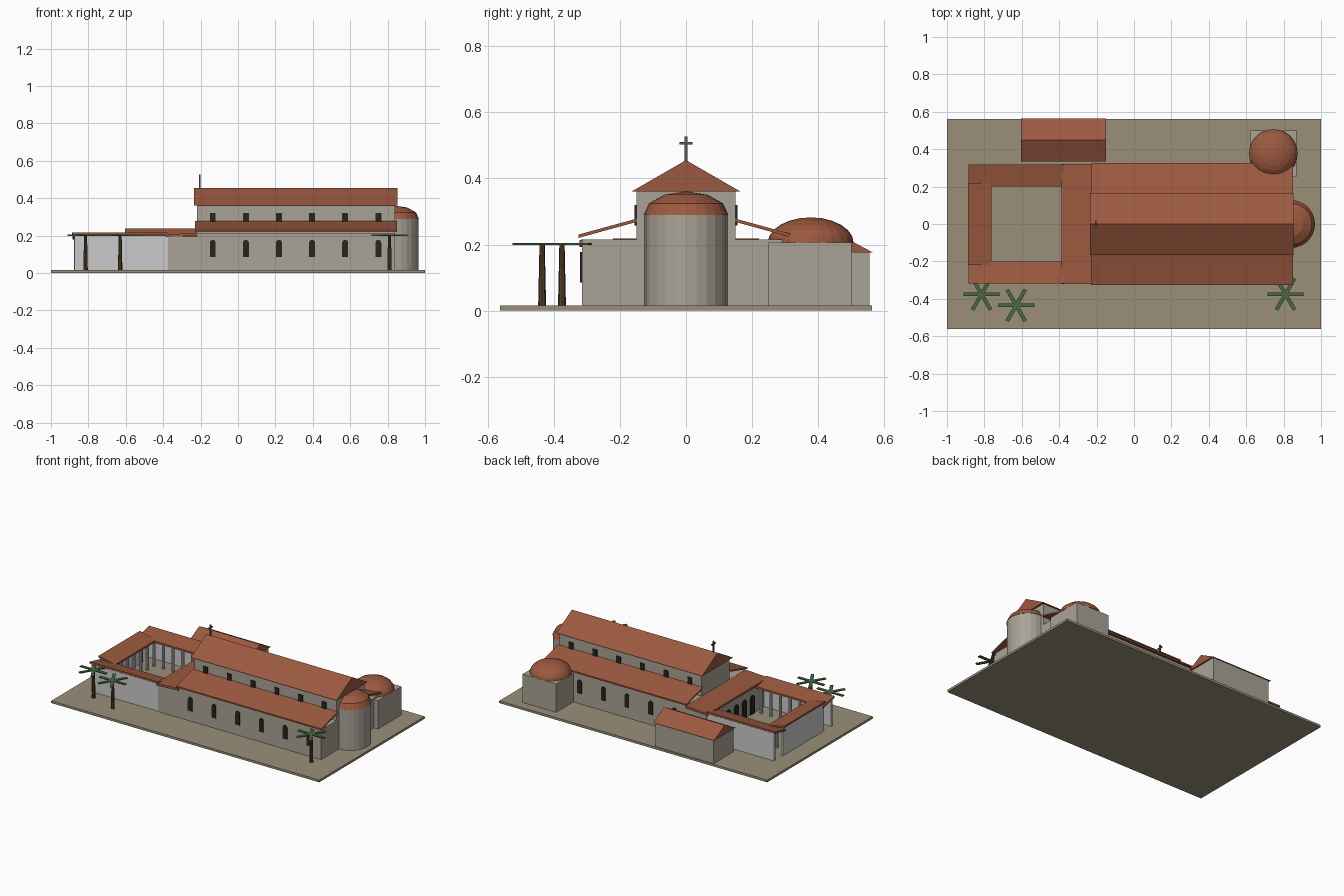
import bpy, bmesh, math
from mathutils import Vector

if "Cube" in bpy.data.objects:
    bpy.data.objects.remove(bpy.data.objects["Cube"])


def mat(name, r, g, b):
    m = bpy.data.materials.new(name)
    m.diffuse_color = (r, g, b, 1)
    m.use_nodes = True
    m.node_tree.nodes["Principled BSDF"].inputs["Base Color"].default_value = m.diffuse_color
    return m


STONE = mat("stone", 0.40, 0.37, 0.31)
TILE = mat("tile", 0.33, 0.10, 0.05)
DARK = mat("dark_opening", 0.02, 0.017, 0.014)
GROUND = mat("ground", 0.32, 0.28, 0.19)
TRUNK = mat("trunk", 0.09, 0.05, 0.025)
LEAF = mat("leaf", 0.07, 0.14, 0.05)
IRON = mat("iron", 0.12, 0.10, 0.08)
G = 0.015  # top of the ground slab


def finish(name, bm, m):
    bmesh.ops.recalc_face_normals(bm, faces=bm.faces)
    me = bpy.data.meshes.new(name)
    bm.to_mesh(me)
    bm.free()
    ob = bpy.data.objects.new(name, me)
    bpy.context.collection.objects.link(ob)
    if m:
        me.materials.append(m)
    return ob


def prism(name, pts, axis, a, b, m):
    """Extrude a 2D profile from a to b along x (pts are y,z) or y (pts are x,z)."""
    bm = bmesh.new()
    place = (lambda p: (a, p[0], p[1])) if axis == 'x' else (lambda p: (p[0], a, p[1]))
    f = bm.faces.new([bm.verts.new(place(p)) for p in pts])
    r = bmesh.ops.extrude_face_region(bm, geom=[f])
    d = Vector((b - a, 0, 0)) if axis == 'x' else Vector((0, b - a, 0))
    bmesh.ops.translate(bm, vec=d, verts=[v for v in r['geom'] if isinstance(v, bmesh.types.BMVert)])
    return finish(name, bm, m)


def box(name, x0, x1, y0, y1, z0, z1, m):
    return prism(name, [(y0, z0), (y1, z0), (y1, z1), (y0, z1)], 'x', x0, x1, m)


def slope(name, u0, z0, u1, z1, axis, a, b, t=0.012):
    """Thin sloping roof slab."""
    return prism(name, [(u0, z0), (u1, z1), (u1, z1 - t), (u0, z0 - t)], axis, a, b, TILE)


def cone(name, x, y, z0, z1, r0, r1, n, m):
    bm = bmesh.new()
    bmesh.ops.create_cone(bm, cap_ends=True, segments=n, radius1=r0, radius2=r1, depth=z1 - z0)
    bmesh.ops.translate(bm, vec=(x, y, (z0 + z1) / 2), verts=bm.verts)
    return finish(name, bm, m)


def dome(name, x, y, z, r, h, seg, rings):
    bm = bmesh.new()
    bmesh.ops.create_uvsphere(bm, u_segments=seg, v_segments=rings, radius=r)
    bmesh.ops.bisect_plane(bm, geom=bm.verts[:] + bm.edges[:] + bm.faces[:],
                           plane_co=(0, 0, -1e-4), plane_no=(0, 0, -1), clear_outer=True)
    bmesh.ops.holes_fill(bm, edges=[e for e in bm.edges if e.is_boundary])
    bmesh.ops.scale(bm, vec=(1, 1, h / r), verts=bm.verts)
    bmesh.ops.translate(bm, vec=(x, y, z), verts=bm.verts)
    return finish(name, bm, TILE)


def arch(c, w, z0, z1):
    """Round-headed opening outline."""
    r = w / 2
    return [(c - r, z0), (c + r, z0)] + [
        (c + r * math.cos(math.pi * i / 8), z1 - r + r * math.sin(math.pi * i / 8)) for i in range(9)]


# Ground slab
box("ground_slab", -1, 1, -0.5625, 0.5625, 0, G, GROUND)

# Nave, aisles and their roofs
box("aisle_walls", -0.22, 0.84, -0.315, 0.315, G, 0.215, STONE)
box("nave_walls", -0.22, 0.84, -0.15, 0.15, 0.215, 0.362, STONE)
prism("nave_roof", [(-0.165, 0.36), (0.165, 0.36), (0, 0.455)], 'x', -0.236, 0.852, TILE)
for s, side in ((-1, "south"), (1, "north")):
    slope(f"aisle_roof_{side}", s * 0.325, 0.23, s * 0.15, 0.278, 'x', -0.23, 0.85, 0.01)
    # Aisle and clerestory windows
    for i in range(6):
        x = -0.135 + 0.177 * i
        prism(f"aisle_window_{side}_{i}", arch(x, 0.032, 0.085, 0.177), 'y', s * 0.305, s * 0.32, DARK)
        box(f"clerestory_window_{side}_{i}", x - 0.016, x + 0.016,
            *sorted((s * 0.14, s * 0.156)), 0.258, 0.32, DARK)

# Apse
cone("apse_wall", 0.84, 0, G, 0.29, 0.125, 0.125, 24, STONE)
dome("apse_dome", 0.84, 0, 0.289, 0.128, 0.071, 24, 6)

# Roof cross
box("cross_upright", -0.209, -0.201, -0.004, 0.004, 0.44, 0.526, IRON)
box("cross_arm", -0.209, -0.201, -0.02, 0.02, 0.502, 0.51, IRON)

# Domed side chapel
box("chapel_walls", 0.62, 0.87, 0.25, 0.5, G, 0.206, STONE)
dome("chapel_dome", 0.745, 0.377, 0.205, 0.13, 0.077, 24, 12)

# Gabled annex
box("annex_walls", -0.595, -0.16, 0.345, 0.555, G, 0.178, STONE)
prism("annex_roof", [(0.335, 0.176), (0.565, 0.176), (0.45, 0.237)], 'x', -0.605, -0.15, TILE)

# Narthex with arched doors to the court
box("narthex_walls", -0.375, -0.22, -0.315, 0.315, G, 0.195, STONE)
slope("narthex_roof", -0.388, 0.206, -0.22, 0.214, 'y', -0.322, 0.322, 0.014)
for i in range(5):
    prism(f"narthex_door_{i}", [(-0.38, G), (-0.37, G), (-0.37, 0.12), (-0.38, 0.12)], 'y',
          -0.17 + 0.085 * i - 0.022, -0.17 + 0.085 * i + 0.022, DARK)
    # rounded head of the door
    bm = bmesh.new()
    bmesh.ops.create_cone(bm, cap_ends=True, segments=16, radius1=0.022, radius2=0.022, depth=0.01)
    for v in bm.verts:
        v.co = Vector((v.co.z - 0.375, v.co.x - 0.17 + 0.085 * i, v.co.y + 0.12))
    finish(f"door_head_{i}", bm, DARK)

# Atrium: outer walls, inward-sloping roofs, colonnade
for s, side in ((-1, "south"), (1, "north")):
    box(f"atrium_wall_{side}", -0.875, -0.375, *sorted((s * 0.298, s * 0.312)), G, 0.2, None)
    slope(f"atrium_roof_{side}", s * 0.318, 0.216, s * 0.2, 0.19, 'x', -0.885, -0.375)
    for i in range(6):
        cone(f"court_column_{side}_{i}", -0.775 + 0.072 * i, s * 0.21, G, 0.185, 0.01, 0.01, 10, None)
box("atrium_wall_west", -0.877, -0.863, -0.22, 0.22, G, 0.2, None)
slope("atrium_roof_west", -0.887, 0.218, -0.763, 0.192, 'y', -0.22, 0.22)
for i in range(5):
    cone(f"court_column_west_{i}", -0.775, -0.14 + 0.07 * i, G, 0.185, 0.01, 0.01, 10, None)

# Palm trees
for k, (x, y) in enumerate([(-0.815, -0.375), (-0.63, -0.435), (0.81, -0.375)]):
    cone(f"palm_trunk_{k}", x, y, G, 0.2, 0.012, 0.008, 8, TRUNK)
    for i in range(3):
        leaf = box(f"palm_frond_{k}_{i}", -0.097, 0.097, -0.01, 0.01, -0.003, 0.003, LEAF)
        leaf.location = (x, y, 0.202)
        leaf.rotation_euler.z = math.pi / 3 * i
